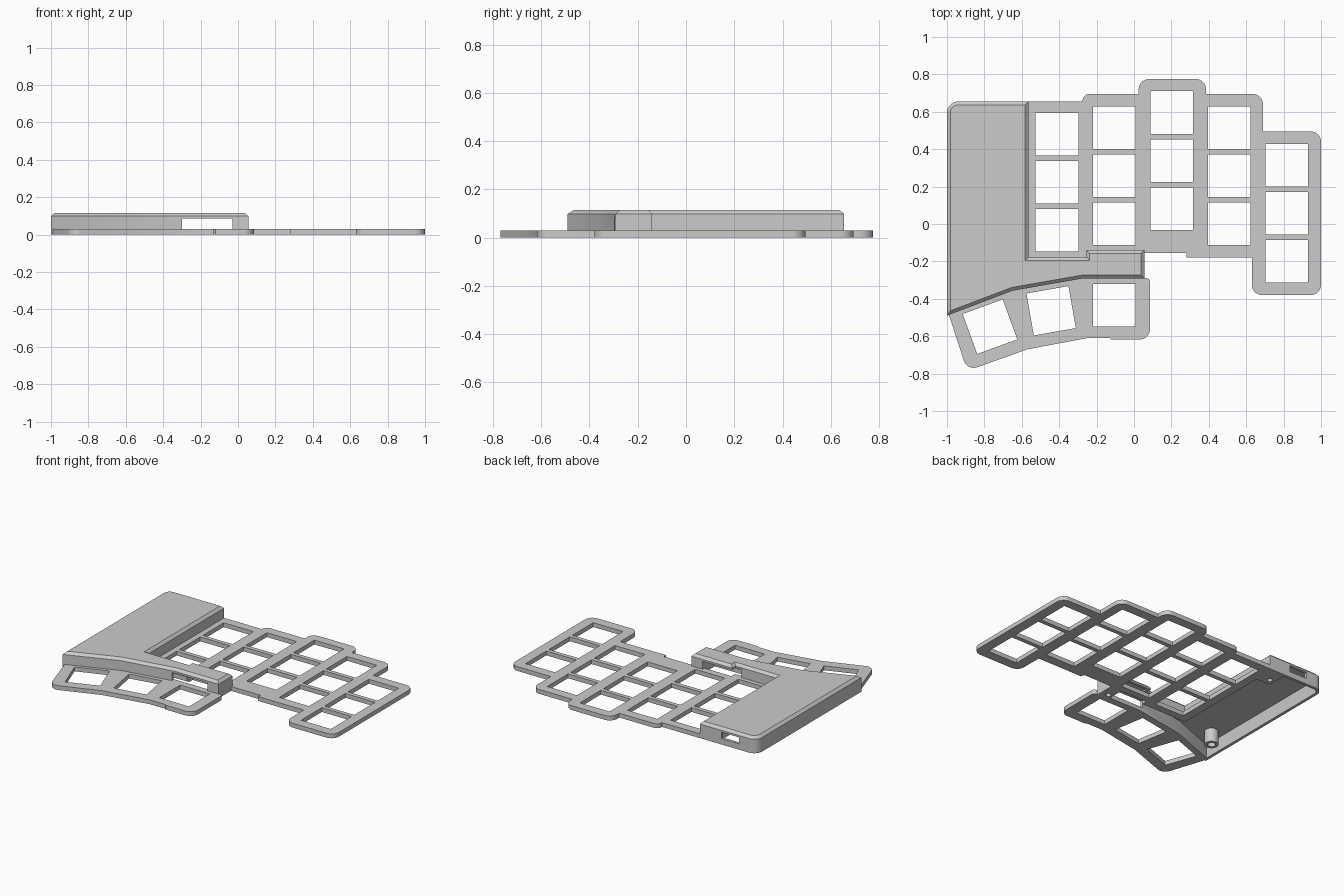
import bpy, bmesh, math
from mathutils import Vector, Matrix

cube = bpy.data.objects.get("Cube")
if cube:
    bpy.data.objects.remove(cube, do_unlink=True)

grey = bpy.data.materials.new("plain_grey")
grey.use_nodes = True
grey.diffuse_color = (0.6, 0.6, 0.6, 1)
grey.node_tree.nodes["Principled BSDF"].inputs["Base Color"].default_value = (0.6, 0.6, 0.6, 1)

PLATE = 0.03   # plate thickness
KEY = 0.228    # key opening size


def rounded(corners, steps=7):
    """Counter-clockwise outline; a third value in a corner is its radius."""
    pts = [Vector(c[:2]) for c in corners]
    out = []
    for i, c in enumerate(corners):
        p = pts[i]
        if len(c) < 3:
            out.append(p)
            continue
        r = c[2]
        a = (pts[i - 1] - p).normalized()
        b = (pts[(i + 1) % len(pts)] - p).normalized()
        half = a.angle(b) / 2
        centre = p + (a + b).normalized() * r / math.sin(half)
        start = p + a * r / math.tan(half) - centre
        end = p + b * r / math.tan(half) - centre
        out += [centre + start.lerp(end, k / steps).normalized() * r for k in range(steps + 1)]
    area = sum(p.cross(out[(i + 1) % len(out)]) for i, p in enumerate(out))
    return out if area > 0 else out[::-1]


def inset(outline, d):
    """Move every edge of the outline inward by d."""
    result = []
    for i, p in enumerate(outline):
        e1 = (p - outline[i - 1]).normalized()
        e2 = (outline[(i + 1) % len(outline)] - p).normalized()
        n1, n2 = Vector((-e1.y, e1.x)), Vector((-e2.y, e2.x))
        result.append(p + (n1 + n2) * d / (1 + n1.dot(n2)))
    return result


def loft(name, outline, section):
    """Sweep a section of (inset, height) pairs round an outline, capped."""
    bm = bmesh.new()
    rings = [[bm.verts.new((p.x, p.y, z)) for p in inset(outline, d)] for d, z in section]
    n = len(outline)
    for lo, hi in zip(rings, rings[1:]):
        for i in range(n):
            j = (i + 1) % n
            bm.faces.new((lo[i], lo[j], hi[j], hi[i]))
    bm.faces.new(rings[0][::-1])
    bm.faces.new(rings[-1])
    bmesh.ops.recalc_face_normals(bm, faces=bm.faces)
    return finish(name, bm)


def finish(name, bm):
    mesh = bpy.data.meshes.new(name)
    bm.to_mesh(mesh)
    bm.free()
    mesh.materials.append(grey)
    obj = bpy.data.objects.new(name, mesh)
    bpy.context.collection.objects.link(obj)
    return obj


def cut(obj, openings, drilled=False):
    """Cut (centre, size, turn in degrees) boxes or round holes out of an object."""
    bm = bmesh.new()
    for centre, size, turn in openings:
        m = (Matrix.Translation(centre) @ Matrix.Rotation(math.radians(turn), 4, 'Z')
             @ Matrix.Diagonal((*size, 1)))
        if drilled:
            bmesh.ops.create_cone(bm, cap_ends=True, segments=20, radius1=0.5,
                                  radius2=0.5, depth=1, matrix=m)
        else:
            bmesh.ops.create_cube(bm, size=1, matrix=m)
    cutter = finish("cutter", bm)
    cutter.hide_render = True
    mod = obj.modifiers.new("openings", 'BOOLEAN')
    mod.operation, mod.solver, mod.object = 'DIFFERENCE', 'EXACT', cutter
    bpy.context.view_layer.update()
    graph = bpy.context.evaluated_depsgraph_get()
    mesh = bpy.data.meshes.new_from_object(obj.evaluated_get(graph))
    obj.modifiers.clear()
    obj.data = mesh
    bpy.data.objects.remove(cutter, do_unlink=True)


def key_hole(x, y, turn=0):
    return ((x, y, PLATE / 2), (KEY, KEY, 0.2), turn)


def screw_block(name, x0, x1, y0, y1, hole):
    """Solid block under the cover with a screw hole in its underside."""
    block = loft(name, rounded([(x0, y0), (x1, y0), (x1, y1), (x0, y1)]), [(0, 0), (0, 0.1)])
    cut(block, [((*hole, 0), (0.034, 0.034, 0.1), 0)], drilled=True)


R = 0.055
# Staggered finger plate with three keys in each of five columns
finger_plate = loft("finger_key_plate", rounded([
    (-0.585, 0.655), (-0.275, 0.655), (-0.275, 0.695, 0.035), (0.025, 0.695),
    (0.025, 0.775, R), (0.385, 0.775, R), (0.385, 0.695), (0.69, 0.695, R),
    (0.69, 0.495), (1, 0.495, R), (1, -0.38, R), (0.63, -0.38, R),
    (0.63, -0.18), (0.28, -0.18), (0.28, -0.155), (0.05, -0.155),
    (-0.25, -0.16), (-0.25, -0.2), (-0.585, -0.2)]), [(0, 0), (0, PLATE)])
cut(finger_plate, [key_hole(-0.412 + 0.307 * col, top - 0.257 * row)
                   for col, top in enumerate((0.48, 0.515, 0.596, 0.515, 0.315))
                   for row in range(3)])

# Fanned thumb plate
thumb_plate = loft("thumb_key_plate", rounded([
    (0.085, -0.29, 0.02), (0.085, -0.618, R), (-0.12, -0.618), (-0.13, -0.61),
    (-0.25, -0.61), (-0.57, -0.67), (-0.892, -0.785, R), (-0.99, -0.485),
    (-0.65, -0.345), (-0.28, -0.28)]), [(0, 0), (0, PLATE)])
cut(thumb_plate, [key_hole(-0.105, -0.435), key_hole(-0.443, -0.464, 10),
                  key_hole(-0.77, -0.549, 20)])

# Hollow electronics cover with a chamfered top and open underside
cover = loft("electronics_cover", rounded([
    (-1, -0.49), (-0.65, -0.357), (-0.28, -0.292), (0.055, -0.292),
    (0.055, -0.14), (-0.255, -0.14), (-0.255, -0.178), (-0.565, -0.178),
    (-0.565, 0.655), (-1, 0.655, 0.06)]),
    [(0.02, 0.095), (0.02, 0), (0, 0), (0, 0.098), (0.018, 0.115)])
# Passage through the bridge, and the cable port at the back
cut(cover, [((-0.165, -0.2, 0.0575), (0.27, 0.4, 0.055), 0),
            ((-0.797, 0.65, 0.063), (0.135, 0.1, 0.045), 0)])

# Solid blocks at the end of the bridge and in the back corner
screw_block("bridge_end_block", -0.03, 0.045, -0.28, -0.15, (0, -0.25))
screw_block("back_corner_block", -0.69, -0.575, 0.5, 0.645, (-0.655, 0.545))

# Tubular screw post under the front of the cover
post = [Vector((-0.896 + 0.045 * math.cos(t * math.tau / 24),
                -0.312 + 0.045 * math.sin(t * math.tau / 24))) for t in range(24)]
loft("front_screw_post", post, [(0.02, 0.06), (0.02, 0), (0, 0), (0, 0.1)])

# Smooth the rounded corners, keep the edges crisp
bpy.ops.object.select_all(action='DESELECT')
for obj in bpy.context.collection.objects:
    if obj.type == 'MESH' and obj.data.materials and obj.data.materials[0] == grey:
        obj.select_set(True)
        bpy.context.view_layer.objects.active = obj
bpy.ops.object.shade_smooth_by_angle(angle=math.radians(25))
